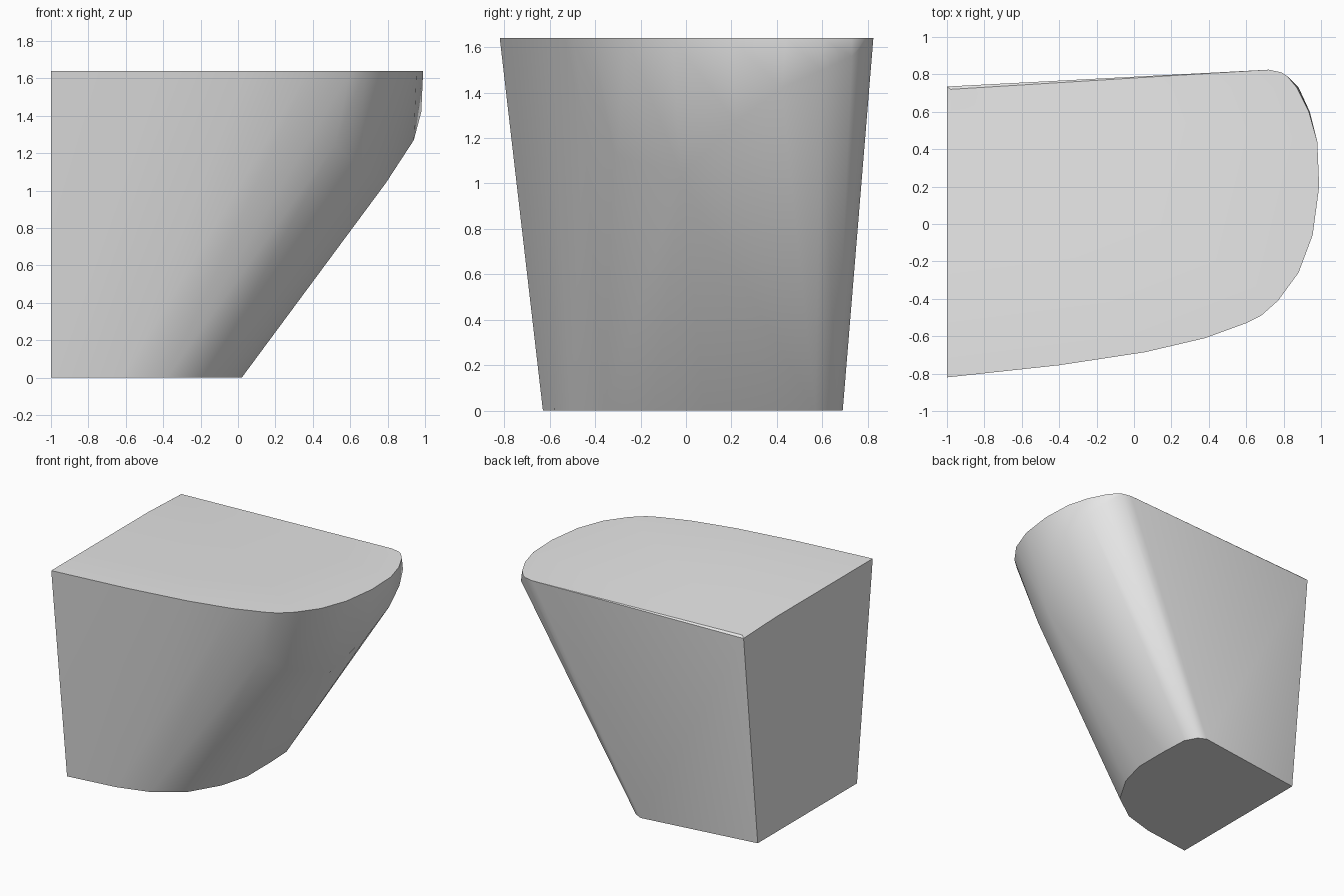
import bpy, bmesh, math

# Remove the default cube only
cube = bpy.data.objects.get("Cube")
if cube:
    bpy.data.objects.remove(cube, do_unlink=True)

HEIGHT = 1.64

# Footprint: flat on the left, rounded on the right
base = [(-1, -.63), (-.62, -.58), (-.38, -.51), (-.17, -.36), (-.04, -.14),
        (.02, .08), (.02, .35), (.01, .57), (-.04, .66), (-.1, .69), (-1, .565)]

# Top outline, wider than the base and overhanging to the right
rim = [(-1, -.82), (-.4, -.755), (.06, -.685), (.38, -.61), (.6, -.53),
       (.68, -.49), (.77, -.41), (.88, -.26), (.955, -.06), (.99, .2),
       (.98, .44), (.935, .6), (.87, .73), (.82, .79), (.79, .81),
       (.72, .825), (-.98, .72), (-1, .35)]

# Bulge under the overhang, and the slightly lowered back corner
bulge = [(.52, -.45, 1.25), (.64, -.3, 1.12), (.79, -.02, 1.04),
         (.94, .22, 1.27), (.98, .42, 1.42), (.94, .6, 1.5),
         (.88, .73, 1.56), (-1, .735, 1.625)]

points = [(x, y, 0) for x, y in base] + [(x, y, HEIGHT) for x, y in rim] + bulge

# Wrap the sections in one tight convex skin
bm = bmesh.new()
for p in points:
    bm.verts.new(p)
hull = bmesh.ops.convex_hull(bm, input=bm.verts[:])
loose = {g for g in hull["geom_interior"] + hull["geom_unused"]
         if isinstance(g, bmesh.types.BMVert)}
bmesh.ops.delete(bm, geom=list(loose), context="VERTS")
bmesh.ops.dissolve_limit(bm, angle_limit=math.radians(.5),
                         verts=bm.verts[:], edges=bm.edges[:])
bmesh.ops.recalc_face_normals(bm, faces=bm.faces[:])
mesh = bpy.data.meshes.new("tapered_block")
bm.to_mesh(mesh)
bm.free()

block = bpy.data.objects.new("tapered_block", mesh)
bpy.context.collection.objects.link(block)

# Plain grey surface
grey = bpy.data.materials.new("light_grey")
grey.use_nodes = True
grey.diffuse_color = (.8, .8, .8, 1)
grey.node_tree.nodes["Principled BSDF"].inputs["Base Color"].default_value = (.8, .8, .8, 1)
mesh.materials.append(grey)

# Smooth the rounded wall, keep the outline edges crisp
bpy.ops.object.select_all(action="DESELECT")
block.select_set(True)
bpy.context.view_layer.objects.active = block
bpy.ops.object.shade_smooth_by_angle(angle=math.radians(40))
